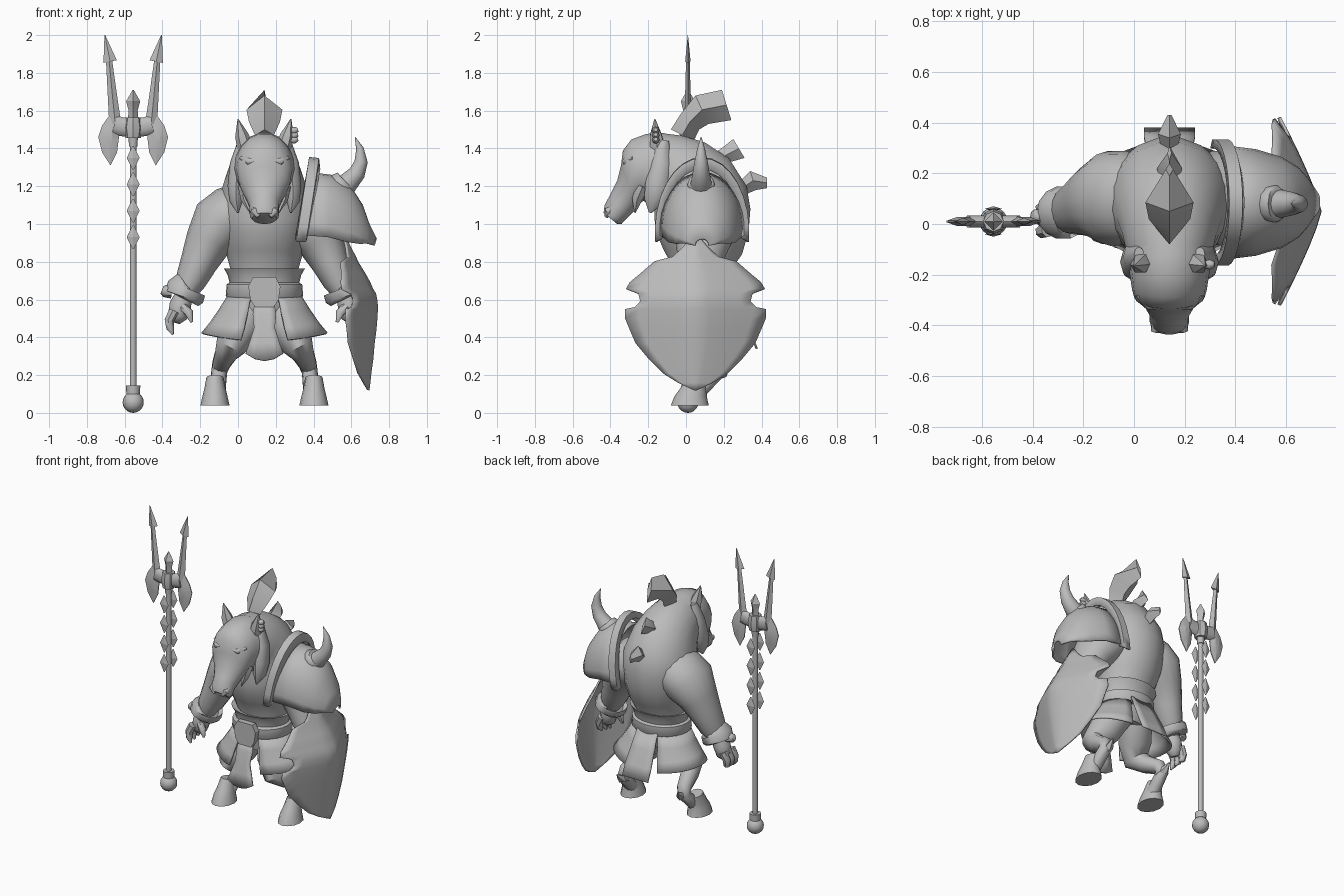
import bpy, bmesh, math
from mathutils import Vector

BODY, STAFF = 0.14, -0.555      # x of the figure's and the trident's centre lines
grey = bpy.data.materials.new("stone grey")
grey.diffuse_color = (0.5, 0.5, 0.5, 1)


def finish(name, bm, cx, mirror=False, solid=0, angle=50):
    bmesh.ops.recalc_face_normals(bm, faces=bm.faces)
    me = bpy.data.meshes.new(name)
    bm.to_mesh(me)
    bm.free()
    me.materials.append(grey)
    ob = bpy.data.objects.new(name, me)
    bpy.context.collection.objects.link(ob)
    ob.location.x = cx
    bpy.ops.object.select_all(action='DESELECT')
    ob.select_set(True)
    bpy.context.view_layer.objects.active = ob
    bpy.ops.object.shade_smooth_by_angle(angle=math.radians(angle))
    if solid:
        mod = ob.modifiers.new("thickness", 'SOLIDIFY')
        mod.thickness, mod.offset = solid, 0
    if mirror:
        ob.modifiers.new("mirror", 'MIRROR')
    return ob


def skin(name, rings, cx, closed=True, **kw):
    """Join rows of points; closed rows become a capped solid."""
    bm = bmesh.new()
    rows = [[bm.verts.new(p) for p in r] for r in rings]
    n = len(rows[0])
    for a, b in zip(rows, rows[1:]):
        for i in range(n if closed else n - 1):
            j = (i + 1) % n
            bm.faces.new((a[i], a[j], b[j], b[i]))
    if closed:
        bm.faces.new(rows[0])
        bm.faces.new(rows[-1])
    return finish(name, bm, cx, **kw)


def loft(name, secs, cx=BODY, x=0, n=18, **kw):
    """Sections: front y,z, back y,z, half width."""
    rings = []
    for yf, zf, yb, zb, w in secs:
        ring = []
        for i in range(n):
            a = 2 * math.pi * i / n
            t = (1 + math.sin(a)) / 2
            ring.append((x + w * math.cos(a), yf + (yb - yf) * t, zf + (zb - zf) * t))
        rings.append(ring)
    return skin(name, rings, cx, **kw)


def tube(name, path, cx=BODY, n=12, flat=1, **kw):
    """Path points: x, y, z, radius; flat scales the depth."""
    pts = [Vector(p[:3]) for p in path]
    rings = []
    for i, p in enumerate(path):
        d = (pts[min(i + 1, len(pts) - 1)] - pts[max(i - 1, 0)]).normalized()
        u = Vector((0, 1, 0)).cross(d).normalized()
        v = d.cross(u)
        rings.append([pts[i] + p[3] * (u * math.cos(2 * math.pi * k / n)
                      + v * flat * math.sin(2 * math.pi * k / n)) for k in range(n)])
    return skin(name, rings, cx, **kw)


def plate(name, outline, y, thick, cx, **kw):
    """Flat x,z outline extruded along y."""
    rings = [[(px, y + s * thick / 2, pz) for px, pz in outline] for s in (-1, 1)]
    return skin(name, rings, cx, angle=25, **kw)


def arch(name, secs, lean, solid, span=(-8, 188), n=16):
    """Open arches over the shoulder: x, half depth, bottom z, top z."""
    rings = []
    for x, w, zb, zt in secs:
        ang = [math.radians(span[0] + (span[1] - span[0]) * i / n) for i in range(n + 1)]
        rings.append([(x + lean * math.sin(a), 0.085 + w * math.cos(a),
                       zb + (zt - zb) * math.sin(a)) for a in ang])
    return skin(name, rings, BODY, closed=False, solid=solid)


# Hunched torso and long-muzzled head
loft("torso", [(-.04, .5, .18, .5, .13), (-.06, .6, .21, .58, .18), (-.06, .75, .23, .74, .175),
               (-.12, .86, .30, .84, .205), (-.16, .95, .335, .96, .235), (-.17, 1.02, .345, 1.08, .25),
               (-.17, 1.08, .325, 1.2, .24), (-.17, 1.12, .23, 1.35, .21), (-.18, 1.14, .10, 1.435, .185),
               (-.2, 1.14, -.02, 1.47, .17), (-.2, 1.15, -.1, 1.48, .15)])
loft("head", [(-.12, 1.12, -.02, 1.46, .17), (-.18, 1.10, -.12, 1.485, .165),
              (-.21, 1.11, -.21, 1.48, .155), (-.225, 1.12, -.29, 1.45, .148), (-.24, 1.11, -.335, 1.39, .14),
              (-.25, 1.10, -.345, 1.31, .125), (-.27, 1.07, -.365, 1.23, .1),
              (-.31, 1.03, -.40, 1.16, .078), (-.34, 1.0, -.432, 1.1, .078),
              (-.365, 1.0, -.437, 1.06, .065)])
tube("brow", [(.05, -.33, 1.335, .008), (.08, -.318, 1.33, .022), (.125, -.28, 1.35, .01)], n=8, mirror=True)
tube("nostril_ridge", [(.03, -.42, 1.04, .012), (.055, -.41, 1.07, .022), (.06, -.385, 1.09, .01)],
     n=8, mirror=True)
tube("cheek_mane", [(.12, -.12, 1.44, .02), (.145, -.13, 1.32, .038), (.15, -.15, 1.2, .045),
                    (.15, -.17, 1.12, .035), (.14, -.19, 1.06, .005)], n=8, flat=1.5, mirror=True)
tube("jaw_tuft", [(.10, -.23, 1.2, .04), (.095, -.26, 1.13, .03), (.075, -.27, 1.06, .004)], n=6, mirror=True)
tube("ear", [(.10, -.15, 1.40, .045), (.12, -.16, 1.47, .036), (.14, -.165, 1.555, .003)],
     n=6, mirror=True)
for z in (1.445, 1.47, 1.495):
    tube("ear_ring", [(.125, -.16, z, .012), (.16, -.16, z, .02), (.178, -.16, z + .004, .01)], n=8)

# Crest and back spikes
loft("crest", [(-.08, 1.5, .04, 1.44, .05), (-.03, 1.58, .07, 1.5, .082),
               (.05, 1.68, .12, 1.53, .095), (.19, 1.71, .24, 1.55, .015)], n=4, angle=40)
loft("upper_back_spike", [(.13, 1.36, .17, 1.29, .03), (.2, 1.41, .24, 1.33, .05),
                          (.25, 1.45, .31, 1.35, .008)], n=4, angle=40)
loft("lower_back_spike", [(.28, 1.22, .3, 1.15, .03), (.34, 1.28, .37, 1.18, .045),
                          (.43, 1.245, .43, 1.19, .008)], n=4, angle=40)

# Arms, hands and bracelets
tube("arm", [(.08, .11, 1.12, .12), (.16, .105, 1.06, .155), (.235, .1, 1.0, .16), (.30, .09, .90, .123),
             (.35, .07, .79, .098), (.39, .055, .70, .082), (.43, .035, .61, .05)], n=16, flat=1.18, mirror=True)
tube("palm", [(.425, .035, .63, .045), (.445, .03, .57, .058), (.46, .025, .51, .052),
              (.47, .02, .48, .025)], mirror=True)
for i, y in enumerate((-.025, .02, .065)):
    tube("finger", [(.48, y, .54, .028), (.505, y - .005, .49, .026), (.5, y - .01, .45, .022),
                    (.485, y - .015, .415 + .01 * i, .006)], n=7, mirror=True)
tube("thumb", [(.43, -.01, .56, .024), (.4, -.03, .53, .024), (.385, -.035, .48, .008)], n=7, mirror=True)
tube("bracelet", [(.405, .045, .665, .09), (.412, .045, .66, .105), (.425, .045, .615, .105),
                  (.43, .045, .605, .088)], n=14, mirror=True)
tube("bracelet_knob", [(.49, .03, .64, .035), (.53, .03, .645, .032), (.543, .03, .65, .02)],
     n=6, mirror=True)

# Bent hind legs with hoofs
tube("leg", [(.08, .09, .56, .11), (.13, .02, .45, .11), (.175, -.02, .36, .085), (.205, .05, .31, .06),
             (.23, .15, .255, .048), (.24, .165, .215, .042), (.245, .1, .15, .042), (.25, .05, .1, .045)],
     mirror=True)
loft("hoof", [(.01, .2, .12, .18, .045), (-.03, .13, .11, .13, .056), (-.06, .09, .11, .09, .066),
              (-.08, .04, .12, .04, .077)], x=.262, n=12, mirror=True)
tube("hock_tuft", [(.23, .14, .2, .035), (.235, .2, .215, .028), (.24, .24, .255, .003)], n=5, mirror=True)

# Belt, buckle and cloth
loft("belt", [(-.085, .6, .235, .6, .19), (-.10, .62, .25, .62, .205), (-.10, .68, .25, .68, .2),
              (-.08, .69, .23, .69, .185)], n=24)
loft("waist_band", [(-.075, .68, .23, .68, .182), (-.08, .73, .24, .73, .195),
                    (-.10, .765, .26, .765, .215), (-.06, .75, .22, .75, .17)], n=24)
plate("buckle", [(-.06, .72), (.06, .72), (.085, .67), (.075, .6), (.05, .56), (-.05, .56), (-.075, .6),
                 (-.085, .67)], -.105, .04, BODY)
rings = []
for z, rx, ry, yc in ((.62, .19, .155, .075), (.54, .235, .18, .08), (.46, .285, .21, .085), (.4, .33, .23, .09)):
    rings.append([(rx * math.cos(a), yc + ry * math.sin(a), z + .02 * math.cos(2 * a) * (.62 - z) / .22)
                  for a in [math.radians(-68 + 136 * i / 12) for i in range(13)]])
skin("skirt_side", rings, BODY, closed=False, solid=.012, mirror=True)


def cloth(name, rows):
    skin(name, [[(w * t, y, z + drop * t * t) for t in (-1, -.5, 0, .5, 1)] for w, y, z, drop in rows],
         BODY, closed=False, solid=.012)


cloth("front_cloth", [(.05, -.1, .6, 0), (.062, -.125, .52, 0), (.055, -.145, .45, 0),
                      (.08, -.16, .37, 0), (.1, -.175, .275, .04)])
cloth("back_cloth", [(.08, .235, .63, 0), (.09, .29, .52, 0), (.1, .34, .42, 0), (.1, .375, .34, 0)])

# Single shoulder guard with its upright rim and horn
arch("shoulder_rim", [(.175, .215, .97, 1.31), (.18, .245, .96, 1.35), (.225, .245, .96, 1.345),
                      (.23, .21, .97, 1.29)], .06, .012)
arch("shoulder_guard", [(.22, .22, .98, 1.27), (.34, .205, .97, 1.255), (.44, .175, .94, 1.2),
                        (.505, .135, .92, 1.1), (.54, .095, .91, 1.0), (.58, .035, .89, .92)], .01, .012)
tube("horn_ring", [(.385, .08, 1.18, .065), (.40, .08, 1.2, .074), (.425, .08, 1.21, .072),
                   (.435, .08, 1.22, .058)])
tube("horn", [(.38, .08, 1.17, .06), (.44, .08, 1.215, .056), (.49, .08, 1.27, .045),
              (.512, .08, 1.33, .035), (.505, .08, 1.4, .02), (.48, .08, 1.46, .002)])

# Ragged curved shield: z, ridge x, half width
rings = []
for z, rx, w in ((.12, .69, .004), (.16, .695, .09), (.21, .70, .17), (.28, .71, .24), (.37, .718, .315),
                 (.44, .727, .345), (.5, .732, .37), (.55, .735, .37), (.56, .735, .32), (.59, .733, .29),
                 (.63, .725, .3), (.655, .71, .365), (.69, .695, .345), (.735, .67, .29), (.8, .63, .215),
                 (.825, .62, .12), (.87, .595, .07), (.94, .56, .01)):
    rings.append([(rx - .16 * (abs(t) * w / .37) ** 1.2, .05 + t * w, z)
                  for t in [i / 5 - 1 for i in range(11)]])
skin("shield", rings, 0, closed=False, solid=.012)

# Trident
bm = bmesh.new()
bmesh.ops.create_uvsphere(bm, u_segments=16, v_segments=10, radius=.056)
bmesh.ops.translate(bm, verts=bm.verts, vec=(0, .01, .056))
finish("staff_ball", bm, STAFF)
tube("staff_shaft", [(0, .01, .09, .018), (0, .01, 1.5, .018)], STAFF, n=8)
tube("staff_collar", [(0, .01, .1, .036), (0, .01, .145, .038)], STAFF, n=10)
tube("staff_neck", [(0, .01, 1.41, .022), (0, .01, 1.47, .026)], STAFF, n=10)
for y in (-.04, .06):
    for i in range(4):
        z = 1.35 - .14 * i
        tube("staff_charm", [(0, y, z - .062, .004), (0, y, z, .034), (0, y, z + .062, .004)],
             STAFF, n=4, flat=.3, angle=15)
tube("trident_bar", [(-.1, .01, 1.525, .05), (-.06, .01, 1.515, .05), (0, .01, 1.51, .052),
                     (.06, .01, 1.515, .05), (.1, .01, 1.525, .05)], STAFF, n=10, flat=.5)
tube("trident_hub", [(0, .01, 1.455, .04), (0, .01, 1.51, .05), (0, .01, 1.565, .04)], STAFF, n=8, angle=30)
tube("trident_middle_spike", [(0, .01, 1.53, .03), (0, .01, 1.6, .024), (0, .01, 1.65, .037),
                              (0, .01, 1.71, .003)], STAFF, n=4, angle=15)
tube("trident_prong", [(.095, .01, 1.53, .032), (.107, .01, 1.65, .026), (.128, .01, 1.87, .016)],
     STAFF, n=4, flat=.6, mirror=True, angle=20)
tube("prong_point", [(.122, .01, 1.86, .036), (.15, .01, 2.0, .002)], STAFF, n=4, flat=.4,
     mirror=True, angle=20)
# Side blades, thick in the middle and thin along the edge
outline = [(.085, 1.57), (.13, 1.57), (.165, 1.52), (.185, 1.46), (.165, 1.38), (.12, 1.31),
           (.085, 1.38), (.075, 1.46)]
rings = [[(.125 + (x - .125) * k, .01 + y, 1.46 + (z - 1.46) * k) for x, z in outline]
         for k, y in ((.3, -.018), (1, -.003), (1, .003), (.3, .018))]
skin("trident_side_blade", rings, STAFF, mirror=True, angle=20)
